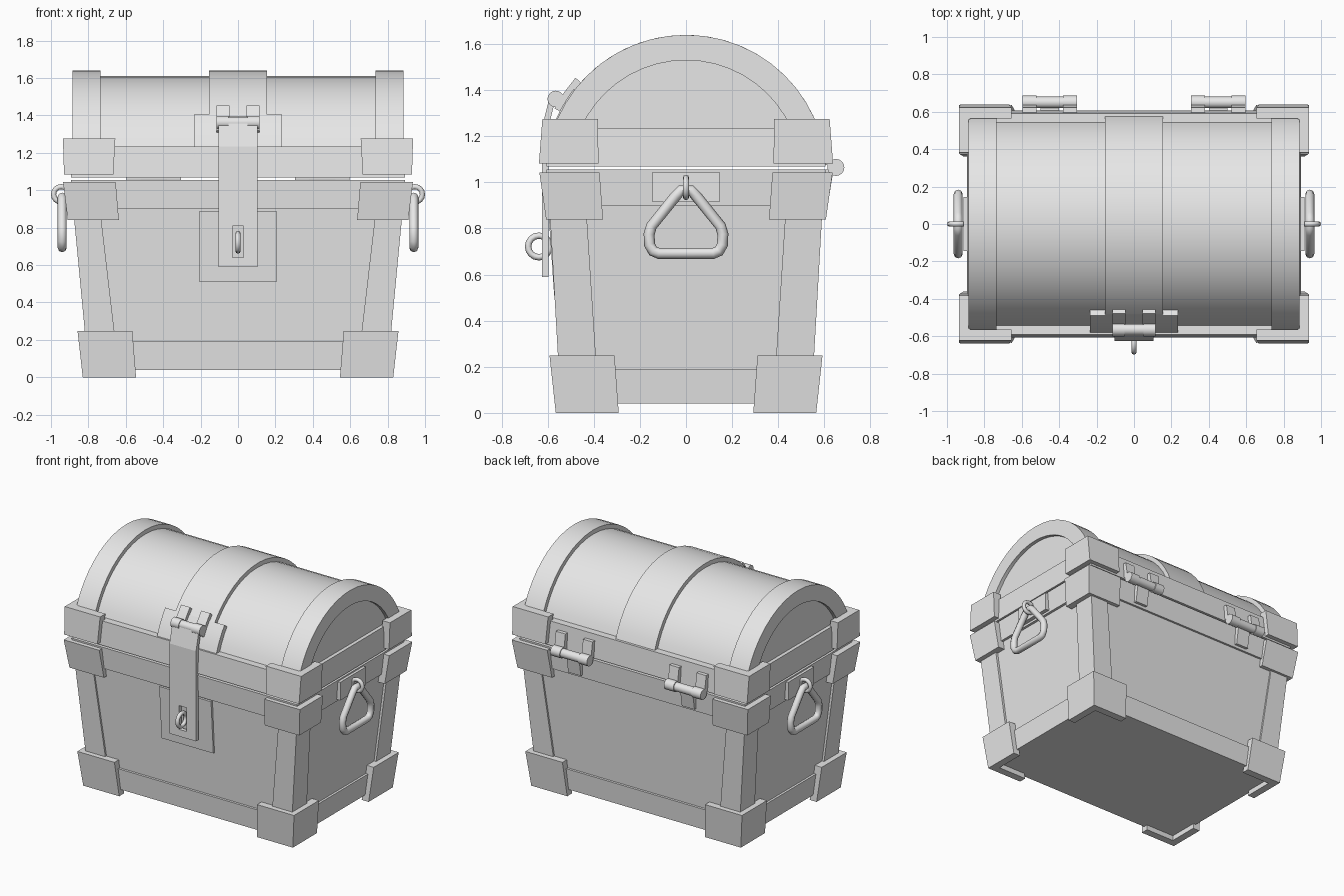
import bpy, bmesh, math
from mathutils import Matrix

if "Cube" in bpy.data.objects:
    bpy.data.objects.remove(bpy.data.objects["Cube"])

grey = bpy.data.materials.new("plain_grey")
grey.diffuse_color = (0.8, 0.8, 0.8, 1)
grey.use_nodes = True
grey.node_tree.nodes["Principled BSDF"].inputs["Base Color"].default_value = grey.diffuse_color


def finish(name, bm, smooth=False):
    bmesh.ops.recalc_face_normals(bm, faces=bm.faces)
    me = bpy.data.meshes.new(name)
    bm.to_mesh(me)
    bm.free()
    me.materials.append(grey)
    ob = bpy.data.objects.new(name, me)
    bpy.context.collection.objects.link(ob)
    if smooth:
        bpy.ops.object.select_all(action='DESELECT')
        ob.select_set(True)
        bpy.context.view_layer.objects.active = ob
        bpy.ops.object.shade_smooth_by_angle(angle=math.radians(30))
    return ob


def loft(name, lower, upper, smooth=False):
    """Solid between two matching loops of 3D points."""
    bm = bmesh.new()
    a = [bm.verts.new(p) for p in lower]
    b = [bm.verts.new(p) for p in upper]
    bm.faces.new(a)
    bm.faces.new(b)
    n = len(a)
    for i in range(n):
        bm.faces.new((a[i], a[(i + 1) % n], b[(i + 1) % n], b[i]))
    return finish(name, bm, smooth)


def frustum(name, x0, y0, z0, x1, y1, z1):
    """Centred tapered box given by half sizes at two heights."""
    s = ((-1, -1), (1, -1), (1, 1), (-1, 1))
    return loft(name, [(x0 * i, y0 * j, z0) for i, j in s], [(x1 * i, y1 * j, z1) for i, j in s])


def profile(name, pts, xa, xb, smooth=False):
    """Extrude a (y, z) outline along x."""
    return loft(name, [(xa, y, z) for y, z in pts], [(xb, y, z) for y, z in pts], smooth)


def box(name, xa, xb, ya, yb, za, zb):
    return profile(name, [(ya, za), (yb, za), (yb, zb), (ya, zb)], xa, xb)


CZ = 1.03  # centre height of the lid curve


def arc(r, a0, a1, n):
    return [(-r * math.cos(math.radians(a0 + (a1 - a0) * i / n)),
             CZ + r * math.sin(math.radians(a0 + (a1 - a0) * i / n))) for i in range(n + 1)]


def band(name, ri, ro, a0, a1, n, xa, xb):
    return profile(name, arc(ro, a0, a1, n) + arc(ri, a1, a0, n), xa, xb, True)


def cylinder(name, r, xa, xb, y, z, seg=16):
    c = [(y + r * math.cos(2 * math.pi * i / seg), z + r * math.sin(2 * math.pi * i / seg))
         for i in range(seg)]
    return profile(name, c, xa, xb, True)


def corners(name, z0, lo, z1, hi, t):
    """Four L-shaped caps; lo/hi = outer x, outer y, inner x, inner y."""
    def ell(X, Y, xi, yi, z, sx, sy):
        p = ((xi, Y), (X, Y), (X, yi), (X - t, yi), (X - t, Y - t), (xi, Y - t))
        return [(sx * x, sy * y, z) for x, y in p]
    for sx in (-1, 1):
        for sy in (-1, 1):
            loft(name, ell(*lo, z0, sx, sy), ell(*hi, z1, sx, sy))


def tube(name, pts, r, closed=True):
    """Round tube along a list of points."""
    cu = bpy.data.curves.new(name, 'CURVE')
    cu.dimensions = '3D'
    cu.bevel_depth = r
    cu.bevel_resolution = 2
    cu.use_fill_caps = True
    sp = cu.splines.new('POLY')
    sp.points.add(len(pts) - 1)
    for p, c in zip(sp.points, pts):
        p.co = (*c, 1)
    sp.use_cyclic_u = closed
    sp.use_smooth = True
    cu.materials.append(grey)
    ob = bpy.data.objects.new(name, cu)
    bpy.context.collection.objects.link(ob)
    return ob


def ring(name, y, z, x, R, r, along_x):
    """Upright ring, lying in the xz or yz plane."""
    pts = []
    for i in range(16):
        a = 2 * math.pi * i / 16
        u, v = R * math.cos(a), z + R * math.sin(a)
        pts.append((x + u, y, v) if along_x else (x, y + u, v))
    return tube(name, pts, r)


# Lower box: panels, bands, posts and corner caps
frustum("body", 0.785, 0.53, 0.042, 0.868, 0.585, 0.95)
frustum("base_band", 0.80, 0.545, 0.04, 0.815, 0.556, 0.19)
frustum("body_rim", 0.882, 0.597, 0.90, 0.893, 0.606, 1.055)
corners("corner_post", 0.15, (0.81, 0.55, 0.65, 0.385), 0.92, (0.883, 0.594, 0.74, 0.435), 0.06)
corners("foot_cap", 0.0, (0.83, 0.565, 0.545, 0.292), 0.248, (0.858, 0.592, 0.565, 0.31), 0.055)
corners("body_cap", 0.84, (0.91, 0.607, 0.637, 0.36), 1.043, (0.935, 0.636, 0.654, 0.375), 0.06)

# Lid: rim, caps, curved top and raised bands
frustum("lid_rim", 0.893, 0.606, 1.068, 0.886, 0.592, 1.235)
corners("lid_cap", 1.083, (0.93, 0.638, 0.667, 0.38), 1.276, (0.936, 0.623, 0.656, 0.382), 0.06)
profile("lid_top", arc(0.58, 18, 162, 20), -0.86, 0.86, True)
for s in (-1, 1):
    band("end_band", 0.50, 0.61, 16, 164, 20, s * 0.735, s * 0.886)
band("middle_band", 0.56, 0.61, 36, 162, 18, -0.155, 0.155)

# Front hasp: curved plate, hinge, strap with slot, lock plate and staple
band("hasp_plate", 0.55, 0.615, 18, 37.5, 4, -0.235, 0.235)
for s in (-1, 1):
    band("hasp_tab", 0.605, 0.64, 27, 41.5, 2, s * 0.045, s * 0.115)
    cylinder("hasp_knuckle", 0.036, s * 0.05, s * 0.115, -0.565, 1.362)
cylinder("hasp_pin", 0.031, -0.06, 0.06, -0.565, 1.362)
strap = profile("hasp_strap", [(-0.625, 0.59), (-0.625, 1.235), (-0.592, 1.37), (-0.565, 1.37),
                               (-0.597, 1.235), (-0.597, 0.59)], -0.105, 0.105)
slot = box("slot_cutter", -0.03, 0.03, -0.7, -0.55, 0.64, 0.81)
slot.hide_render = True
slot.hide_viewport = True
slot.display_type = 'WIRE'
cut = strap.modifiers.new("slot", 'BOOLEAN')
cut.operation = 'DIFFERENCE'
cut.object = slot
profile("lock_plate", [(-0.572, 0.51), (-0.598, 0.89), (-0.56, 0.89), (-0.53, 0.51)], -0.205, 0.205)
ring("lock_staple", -0.638, 0.722, 0, 0.047, 0.014, False)

# Back hinges
for s in (-1, 1):
    c = s * 0.45
    cylinder("hinge_pin", 0.031, c - 0.08, c + 0.08, 0.65, 1.065)
    for k in (-1, 1):
        a, b = c + k * 0.07, c + k * 0.145
        cylinder("hinge_knuckle", 0.037, a, b, 0.65, 1.065)
        profile("hinge_upper_leaf", [(0.59, 1.075), (0.64, 1.075), (0.622, 1.19), (0.58, 1.19)], a, b)
    profile("hinge_lower_leaf", [(0.575, 0.92), (0.618, 0.92), (0.64, 1.055), (0.59, 1.055)],
            c - 0.05, c + 0.05)

# Side handles: plate, staple and rounded triangular grip
half = [(0.022, 0.965), (0.045, 0.94), (0.15, 0.81), (0.16, 0.775), (0.158, 0.73),
        (0.143, 0.702), (0.118, 0.692)]
loop = half + [(-y, z) for y, z in reversed(half)]
for s in (-1, 1):
    box("handle_plate", s * 0.87, s * 0.912, -0.145, 0.145, 0.915, 1.045)
    ring("handle_staple", 0, 0.978, s * 0.945, 0.041, 0.014, True)
    tube("handle_grip", [(s * 0.94, y, z) for y, z in loop], 0.024)
